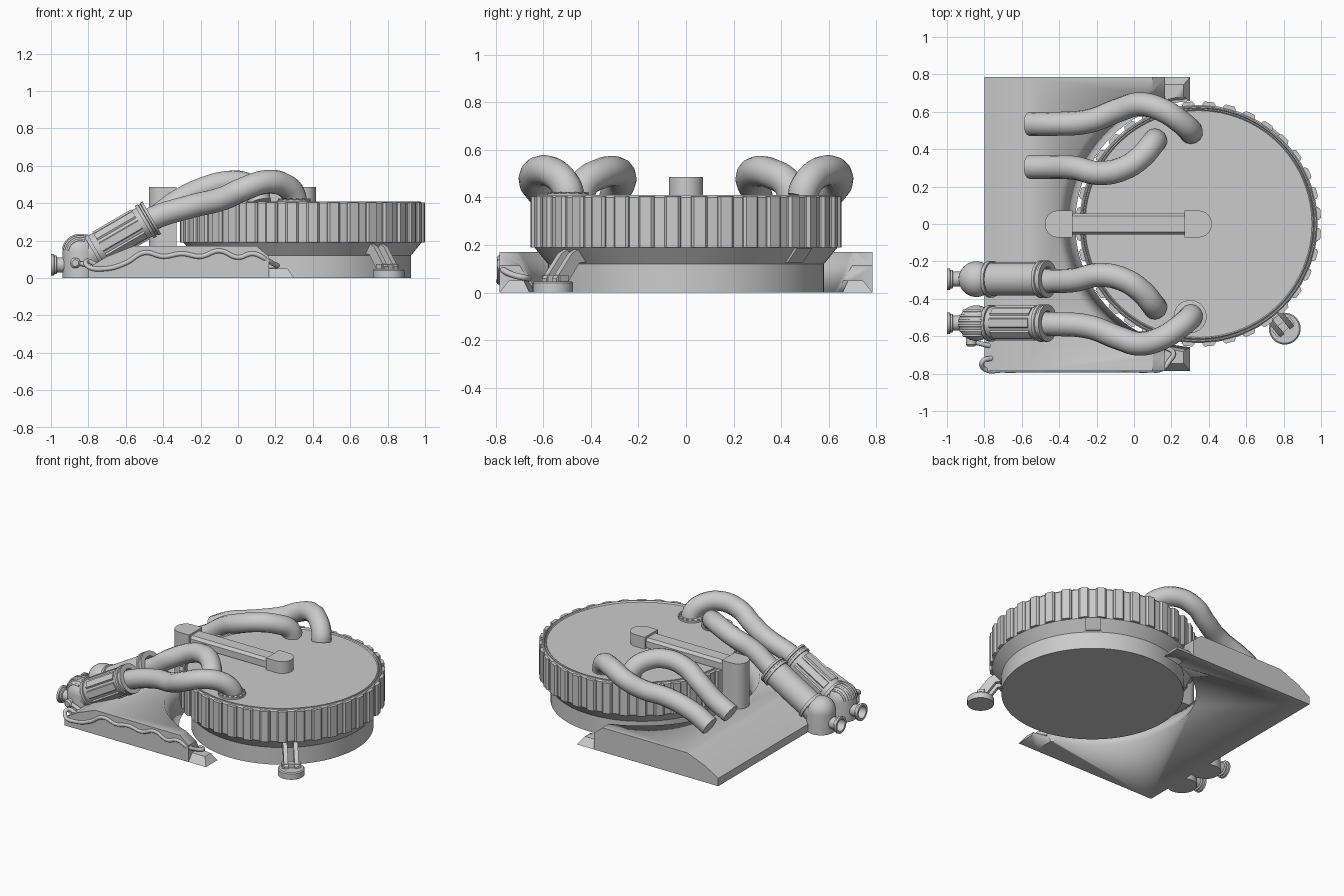
import bpy, bmesh
from math import sin, cos, pi, sqrt, radians
from mathutils import Vector, Matrix

if "Cube" in bpy.data.objects:
    bpy.data.objects.remove(bpy.data.objects["Cube"])

CX = 0.345  # drum centre


def finish(bm, name, angle=30):
    bmesh.ops.remove_doubles(bm, verts=bm.verts, dist=1e-5)
    bmesh.ops.recalc_face_normals(bm, faces=bm.faces)
    me = bpy.data.meshes.new(name)
    bm.to_mesh(me)
    bm.free()
    ob = bpy.data.objects.new(name, me)
    bpy.context.collection.objects.link(ob)
    bpy.ops.object.select_all(action='DESELECT')
    ob.select_set(True)
    bpy.context.view_layer.objects.active = ob
    bpy.ops.object.shade_smooth_by_angle(angle=radians(angle))
    return ob


def lathe(name, profile, loc, axis=(0, 0, 1), n=64):
    """Turn (radius, height) points around an axis."""
    bm = bmesh.new()
    vs = [bm.verts.new((r, 0, z)) for r, z in profile]
    es = [bm.edges.new(p) for p in zip(vs, vs[1:])]
    bmesh.ops.spin(bm, geom=vs + es, cent=(0, 0, 0), axis=(0, 0, 1),
                   angle=2 * pi, steps=n, use_merge=True)
    rot = Vector((0, 0, 1)).rotation_difference(Vector(axis)).to_matrix().to_4x4()
    bm.transform(Matrix.Translation(loc) @ rot)
    return finish(bm, name)


def prism(name, outline, depth, matrix=Matrix(), angle=30):
    """Extrude a flat xy outline along local z."""
    bm = bmesh.new()
    f = bm.faces.new([bm.verts.new((x, y, 0)) for x, y in outline])
    g = bmesh.ops.extrude_face_region(bm, geom=[f])['geom']
    bmesh.ops.translate(bm, vec=(0, 0, depth),
                        verts=[v for v in g if isinstance(v, bmesh.types.BMVert)])
    bm.transform(matrix)
    return finish(bm, name, angle)


def tube(name, pts, radius, res=8):
    """Round tube along a smooth path."""
    cu = bpy.data.curves.new(name, 'CURVE')
    cu.dimensions = '3D'
    cu.bevel_depth, cu.bevel_resolution = radius, 5
    cu.resolution_u, cu.use_fill_caps = res, True
    sp = cu.splines.new('BEZIER')
    sp.bezier_points.add(len(pts) - 1)
    for b, p in zip(sp.bezier_points, pts):
        b.co = p
        b.handle_left_type = b.handle_right_type = 'AUTO'
    ob = bpy.data.objects.new(name, cu)
    bpy.context.collection.objects.link(ob)
    bpy.ops.object.select_all(action='DESELECT')
    ob.select_set(True)
    bpy.context.view_layer.objects.active = ob
    bpy.ops.object.convert(target='MESH')
    bpy.ops.object.shade_smooth_by_angle(angle=radians(40))
    return ob


# Drum body, with shallow lid and rim lips
lathe("drum_body", [(0, 0), (.58, 0), (.58, .12), (.637, .19), (.637, .40), (.628, .41),
                    (.622, .41), (.618, .402), (.612, .41), (.606, .404), (0, .404)],
      (CX, 0, 0), n=96)

# Grip pads around the drum
N = 36
for i in range(N):
    a = 2 * pi * (i + .5) / N
    pad = [(.62, -.034), (.643, -.034), (.655, -.024), (.655, .024), (.643, .034), (.62, .034)]
    prism("grip_pad", pad, .214,
          Matrix.Translation((CX, 0, .19)) @ Matrix.Rotation(a, 4, 'Z'))

# Base plate and its low rear ledge, cut to clear the drum
cutter = lathe("drum_clearance", [(0, -.05), (.632, -.05), (.758, .18), (.758, .3), (0, .3)],
               (CX, 0, 0), n=96)
cutter.hide_render = True
cutter.hide_set(True)
stand = Matrix.Translation((0, .785, 0)) @ Matrix.Rotation(pi / 2, 4, 'X')
plate = prism("base_plate", [(-.8, 0), (.165, 0), (.165, .115), (.1, .17), (-.56, .17),
                             (-.7, .115), (-.8, .055)], 1.57, stand, 15)
bm = bmesh.new()
lo = [bm.verts.new((x, y, 0)) for x, y in ((.16, -.785), (.3, -.785), (.3, .785), (.16, .785))]
hi = [bm.verts.new((x, y, .05)) for x, y in ((.16, -.745), (.265, -.745), (.265, .745), (.16, .745))]
bm.faces.new(lo)
bm.faces.new(hi)
for i in range(4):
    j = (i + 1) % 4
    bm.faces.new((lo[i], lo[j], hi[j], hi[i]))
ledge = finish(bm, "plate_ledge")
for ob in (plate, ledge):
    m = ob.modifiers.new("clearance", 'BOOLEAN')
    m.operation, m.solver, m.object = 'DIFFERENCE', 'EXACT', cutter

# Carry handle: two D-shaped posts and a bevelled bar
for name, x, z0, s in (("handle_post_plate", -.405, .16, 1), ("handle_post_lid", CX, .40, -1)):
    arc = [(x - s * .072 * cos(t), .072 * sin(t))
           for t in (-pi / 2 + pi * i / 16 for i in range(17))]
    prism(name, arc + [(x + s * .075, .072), (x + s * .075, -.072)], .487 - z0,
          Matrix.Translation((0, 0, z0)))
bar = [(-.057, .41), (.057, .41), (.057, .455), (.042, .474), (-.042, .474), (-.057, .455)]
prism("handle_bar", bar, .62,
      Matrix(((0, 0, 1, -.34), (1, 0, 0, 0), (0, 1, 0, 0), (0, 0, 0, 1))))

# Hoses, mirrored front and back
outer = [(-.56, .535, .262), (-.44, .535, .325), (-.24, .55, .385), (-.08, .61, .425), (.03, .64, .475),
         (.15, .61, .513), (.25, .545, .495), (.30, .50, .44), (.305, .49, .40)]
inner = [(-.56, .305, .262), (-.44, .305, .325), (-.32, .30, .41), (-.18, .272, .478), (-.05, .30, .51),
         (.04, .36, .50), (.10, .43, .455), (.115, .45, .40)]
for s in (-1, 1):
    for name, path in (("outer_hose", outer), ("inner_hose", inner)):
        tube(name, [(x, s * y, z) for x, y, z in path], .064)
lathe("hose_flange", [(.055, 0), (.088, 0), (.088, .015), (.055, .02)], (.30, -.495, .402), n=32)
for i in range(14):
    a = 2 * pi * i / 14
    lathe("flange_bolt", [(0, 0), (.008, 0), (.008, .022), (0, .022)],
          (.30 + .079 * cos(a), -.495 + .079 * sin(a), .402), n=8)

# Canisters, elbows and nozzles on the front pair of hoses
tilt = Vector((.86, 0, .50)).normalized()
dome = [(0, 0), (.095, 0)] + [(.095 * cos(t), .135 + .095 * sin(t))
                              for t in (pi / 2 * i / 10 for i in range(11))]
for y in (-.53, -.295):
    lathe("canister", [(0, -.02), (.085, -.02), (.085, .03), (.098, .03), (.098, .05), (.088, .05),
                       (.088, .345), (.1, .345), (.1, .362), (.094, .365), (.094, .375),
                       (.1, .378), (.1, .392), (.066, .392), (.06, .36)],
          (-.80, y, .125), tilt, 40)
    lathe("elbow", dome, (-.843, y, 0), n=40)
    lathe("nozzle", [(.04, 0), (.04, .062), (.05, .066), (.05, .076), (.058, .08), (.058, .095),
                     (.042, .095), (.036, .03), (0, .03)], (-.905, y, .07), (-1, 0, 0), 32)

# Long panels on the outer canister and slats over its elbow
rot = Vector((0, 0, 1)).rotation_difference(tilt).to_matrix().to_4x4()
for i in range(8):
    prism("canister_panel", [(.08, -.028), (.094, -.022), (.094, .022), (.08, .028)], .24,
          Matrix.Translation((-.80, -.53, .125)) @ rot @ Matrix.Rotation(pi / 4 * i, 4, 'Z')
          @ Matrix.Translation((0, 0, .08)))
for dy in (-.066, -.04, -.013, .013, .04, .066):
    r = sqrt(.095 ** 2 - dy ** 2)
    tube("elbow_slat", [(-.843 - r * cos(t), -.53 + dy, .135 + r * sin(t))
                        for t in (radians(10 + 20 * i) for i in range(6))], .007, 4)

# Signal cable draped along the front side
tube("side_cable", [(-.87, -.63, .08), (-.80, -.645, .07), (-.74, -.67, .055), (-.75, -.71, .065),
                    (-.81, -.735, .09), (-.80, -.775, .06), (-.70, -.782, .05), (-.60, -.782, .08),
                    (-.50, -.782, .135), (-.40, -.782, .115), (-.30, -.782, .13),
                    (-.20, -.782, .115), (-.10, -.782, .145), (0, -.782, .11), (.08, -.782, .13),
                    (.15, -.775, .10), (.19, -.73, .075), (.21, -.69, .065), (.17, -.66, .06)], .013)
lathe("cable_plug", [(0, 0), (.028, 0), (.028, .05), (.018, .06), (0, .06)],
      (-.87, -.595, .08), (0, -1, 0), 20)

# Outrigger foot with twin bent arms
a = radians(-50.5)
radial = Matrix.Translation((CX, 0, 0)) @ Matrix.Rotation(a, 4, 'Z')
lathe("foot_pad", [(0, 0), (.085, 0), (.085, .04), (.078, .047), (0, .047)],
      radial @ Vector((.725, 0, 0)), n=32)
arm = [(.57, .13), (.62, .125), (.685, .04), (.745, .04), (.745, .06), (.66, .165), (.62, .185), (.57, .185)]
up = Matrix.Rotation(pi / 2, 4, 'X')
for off in (-.02, .048):
    prism("foot_arm", arm, .028, radial @ Matrix.Translation((0, off, 0)) @ up)
prism("foot_bridge", [(.69, .04), (.735, .04), (.735, .075), (.69, .075)], .12,
      radial @ Matrix.Translation((0, .06, 0)) @ up)

# Folded catch on the far side of the drum taper
prism("stowed_catch", [(.57, .13), (.594, .125), (.648, .188), (.57, .188)], .1,
      Matrix.Translation((CX, 0, 0)) @ Matrix.Rotation(-a, 4, 'Z')
      @ Matrix.Translation((0, .05, 0)) @ up)
